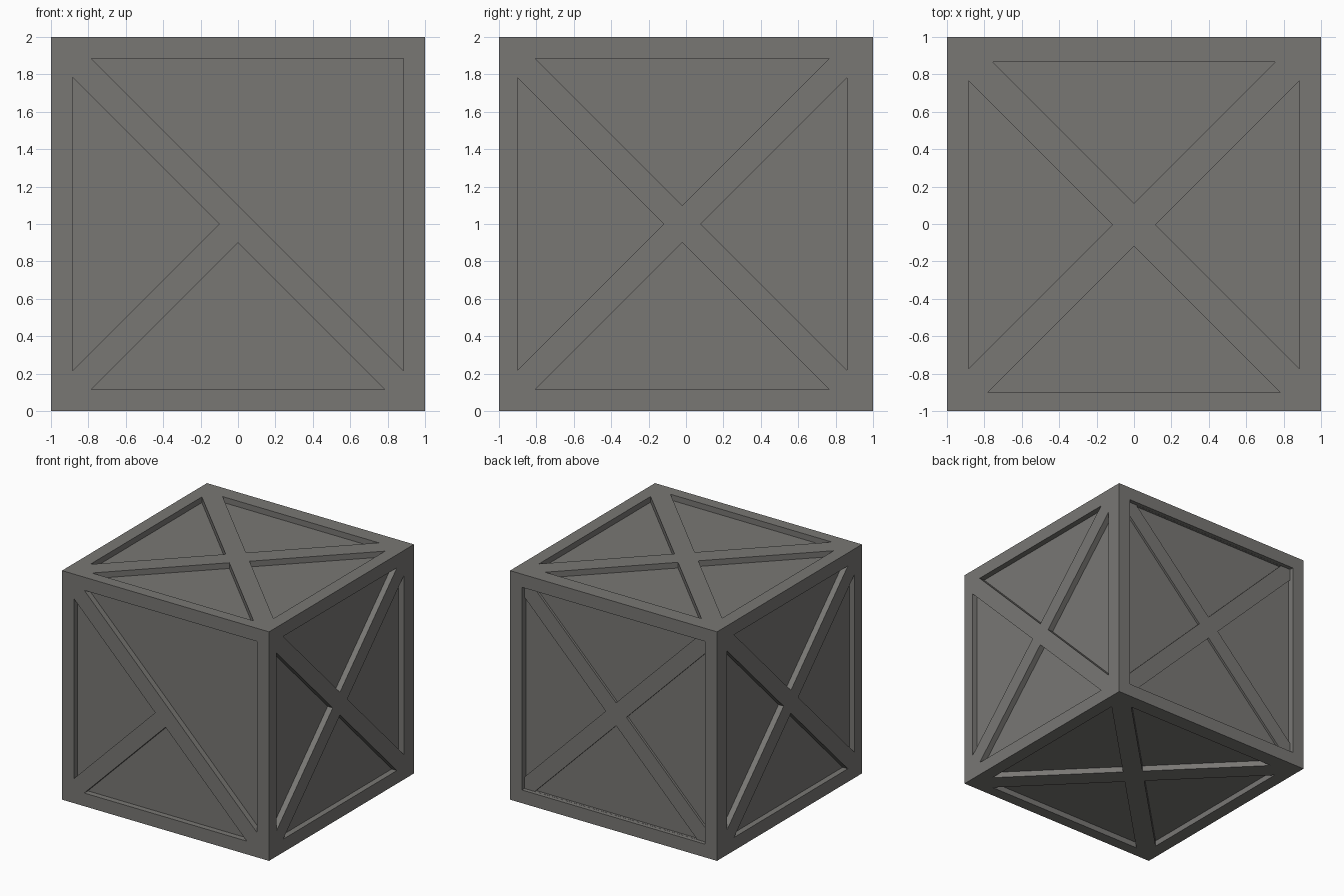
import bpy, bmesh
from mathutils import Vector

if "Cube" in bpy.data.objects:
    bpy.data.objects.remove(bpy.data.objects["Cube"])

grey = bpy.data.materials.new("warm_grey")
grey.diffuse_color = (0.19, 0.185, 0.175, 1)
grey.use_nodes = True
grey.node_tree.nodes["Principled BSDF"].inputs["Base Color"].default_value = grey.diffuse_color

DEPTH = 0.05      # panel recess below the frame
OUT = 0.03        # cutters stick out by this much

# (u, v, height above the face) -> world, one per cube side
SIDES = {
    "front":  lambda u, v, h: (u, -1 - h, v),
    "back":   lambda u, v, h: (u, 1 + h, v),
    "right":  lambda u, v, h: (1 + h, u, v),
    "left":   lambda u, v, h: (-1 - h, u, v),
    "top":    lambda u, v, h: (u, v, 2 + h),
    "bottom": lambda u, v, h: (u, v, -h),
}


def prism(bm, side, outline, low, high):
    place = SIDES[side]
    a = [bm.verts.new(place(u, v, low)) for u, v in outline]
    b = [bm.verts.new(place(u, v, high)) for u, v in outline]
    faces = [bm.faces.new(a), bm.faces.new(b[::-1])]
    n = len(a)
    for i in range(n):
        j = (i + 1) % n
        faces.append(bm.faces.new((a[i], b[i], b[j], a[j])))
    bmesh.ops.recalc_face_normals(bm, faces=faces)


def triangles(cu, cv, gap, reach):
    """Four 45-degree triangles around a centre; reach = right, top, left, bottom."""
    dirs = [Vector((1, 0)), Vector((0, 1)), Vector((-1, 0)), Vector((0, -1))]
    c = Vector((cu, cv))
    res = []
    for d, r in zip(dirs, reach):
        s = Vector((-d.y, d.x)) * (r - gap)
        res.append([c + d * gap, c + d * r - s, c + d * r + s])
    return res


def make_object(name, bm):
    me = bpy.data.meshes.new(name)
    bm.to_mesh(me)
    bm.free()
    ob = bpy.data.objects.new(name, me)
    bpy.context.collection.objects.link(ob)
    me.materials.append(grey)
    return ob


def cut(body, bm):
    cutter = make_object("cutter", bm)
    cutter.hide_render = True
    mod = body.modifiers.new("cut", 'BOOLEAN')
    mod.operation = 'DIFFERENCE'
    mod.solver = 'EXACT'
    mod.object = cutter
    bpy.context.view_layer.objects.active = body
    bpy.ops.object.modifier_apply(modifier=mod.name)
    bpy.data.objects.remove(cutter)


# crate body
bm = bmesh.new()
bmesh.ops.create_cube(bm, size=2)
bmesh.ops.translate(bm, verts=bm.verts, vec=(0, 0, 1))
crate = make_object("crate", bm)

square = triangles(0, 1, 0.10, [0.885] * 4)

# recessed panels between the cross braces
bm = bmesh.new()
for side in ("left", "right"):
    for t in triangles(-0.02, 1, 0.10, [0.88, 0.885, 0.88, 0.885]):
        prism(bm, side, t, -DEPTH, OUT)
for side in ("top", "bottom"):
    for t in triangles(0, -0.005, 0.115, [0.885, 0.87, 0.885, 0.895]):
        prism(bm, side, t, -DEPTH, OUT)
# front: left and bottom panels, plus one large panel where a brace is missing
for t in square[2:]:
    prism(bm, "front", t, -DEPTH, OUT)
prism(bm, "front", [(-0.785, 1.885), (0.885, 1.885), (0.885, 0.215)], -DEPTH, OUT)
# back: whole square sunk to the brace level
q = 0.885
prism(bm, "back", [(-q, 1 - q), (q, 1 - q), (q, 1 + q), (-q, 1 + q)], -0.035, OUT)
cut(crate, bm)

# back: panels cut deeper between the sunken braces
bm = bmesh.new()
for t in triangles(0, 1, 0.10, [0.884] * 4):
    prism(bm, "back", t, -0.055, -0.01)
cut(crate, bm)
